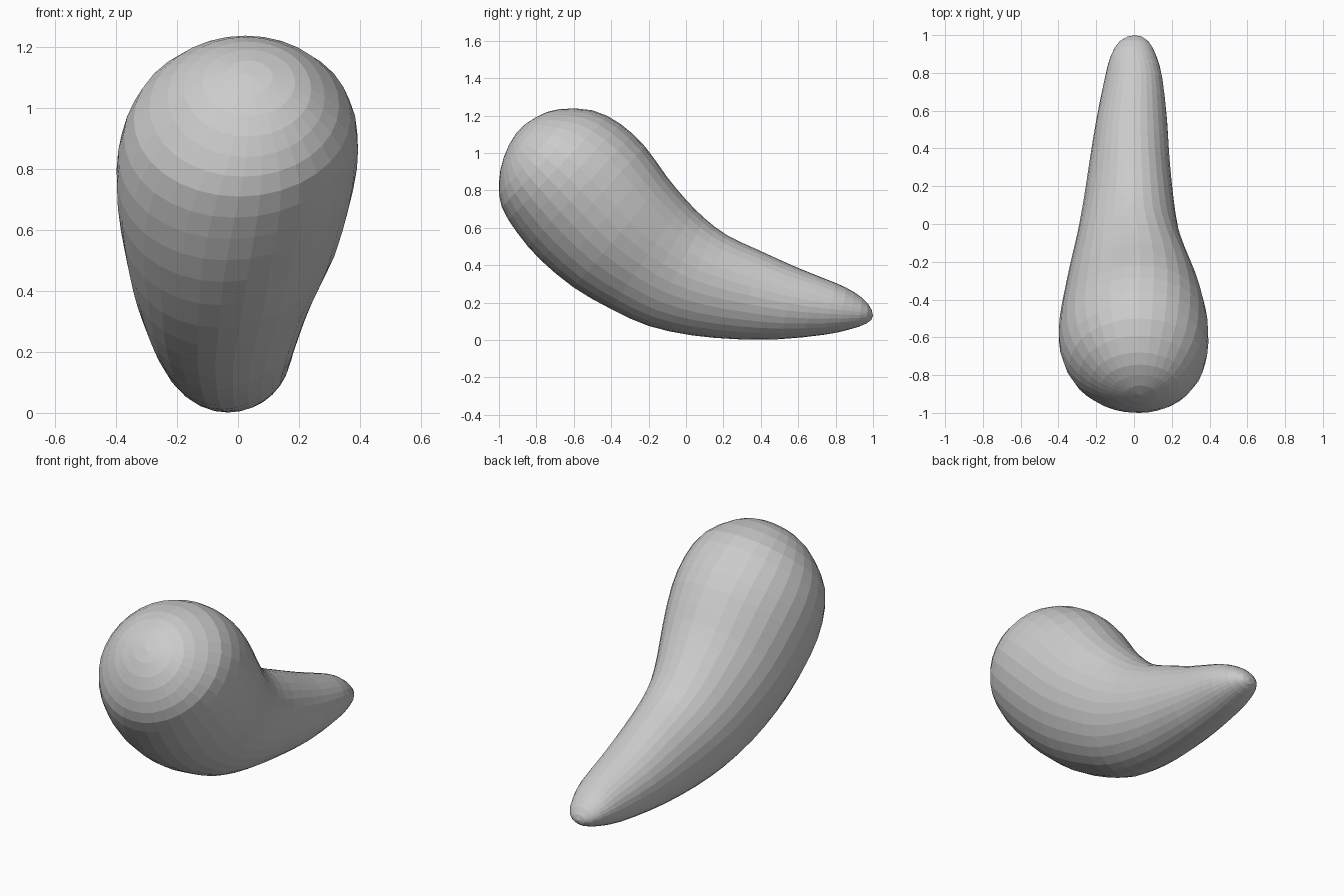
import bpy, bmesh
from math import sin, cos, pi

if "Cube" in bpy.data.objects:
    bpy.data.objects.remove(bpy.data.objects["Cube"])

# Cross-sections from the round head to the narrow tail:
# (top y, top z, bottom y, bottom z, left x, right x, sideways lean of the top)
SECTIONS = [
    (-.905, 1.11, -.905, 1.11, .035, .035, 0),
    (-.80, 1.192, -.975, .975, -.117, .187, 0),
    (-.68, 1.234, -1.0, .84, -.232, .285, 0),
    (-.50, 1.228, -.985, .71, -.342, .37, .01),
    (-.35, 1.155, -.90, .57, -.393, .394, .025),
    (-.22, 1.035, -.78, .43, -.394, .378, .04),
    (-.10, .87, -.60, .28, -.367, .333, .045),
    (.00, .75, -.40, .165, -.335, .275, .045),
    (.10, .65, -.20, .075, -.30, .232, .035),
    (.22, .56, .03, .025, -.267, .207, .03),
    (.40, .475, .27, .004, -.235, .188, .02),
    (.60, .385, .50, .004, -.20, .175, .01),
    (.80, .305, .74, .028, -.155, .15, .01),
    (.90, .255, .87, .055, -.125, .12, 0),
    (.972, .195, .965, .088, -.075, .075, 0),
    (1.0, .13, 1.0, .13, .005, .005, 0),
]
SIDES, STEPS = 32, 2


def swapped(s):
    # Section continued through a pole, so the ends come out rounded
    return (s[2], s[3], s[0], s[1], s[5], s[4], -s[6])


def blend(a, b, c, d, t):
    # Catmull-Rom interpolation between b and c
    return [.5 * (2*q + (r - p)*t + (2*p - 5*q + 4*r - s)*t*t + (3*q - p - 3*r + s)*t**3)
            for p, q, r, s in zip(a, b, c, d)]


def ring(bm, s):
    ty, tz, by, bz, left, right, lean = s
    out = []
    for i in range(SIDES):
        a = 2 * pi * i / SIDES
        u, v = cos(a), sin(a)
        out.append(bm.verts.new(((left + right)/2 + (right - left)/2 * u + lean * v,
                                 (ty + by)/2 + (ty - by)/2 * v,
                                 (tz + bz)/2 + (tz - bz)/2 * v)))
    return out


# Curved teardrop body
keys = [swapped(SECTIONS[1])] + SECTIONS + [swapped(SECTIONS[-2])]
stations = []
for k in range(len(SECTIONS) - 1):
    for j in range(STEPS):
        stations.append(blend(*keys[k:k + 4], j / STEPS))

bm = bmesh.new()
rings = [ring(bm, s) for s in stations[1:]]
for r0, r1 in zip(rings, rings[1:]):
    for i in range(SIDES):
        n = (i + 1) % SIDES
        bm.faces.new((r0[i], r0[n], r1[n], r1[i]))

# Close both ends with a fan to the pole
for s, r in ((SECTIONS[0], rings[0]), (SECTIONS[-1], rings[-1])):
    pole = bm.verts.new((s[4], s[0], s[1]))
    for i in range(SIDES):
        bm.faces.new((pole, r[i], r[(i + 1) % SIDES]))
bmesh.ops.recalc_face_normals(bm, faces=bm.faces)

mesh = bpy.data.meshes.new("body")
bm.to_mesh(mesh)
bm.free()
bpy.context.collection.objects.link(bpy.data.objects.new("body", mesh))
